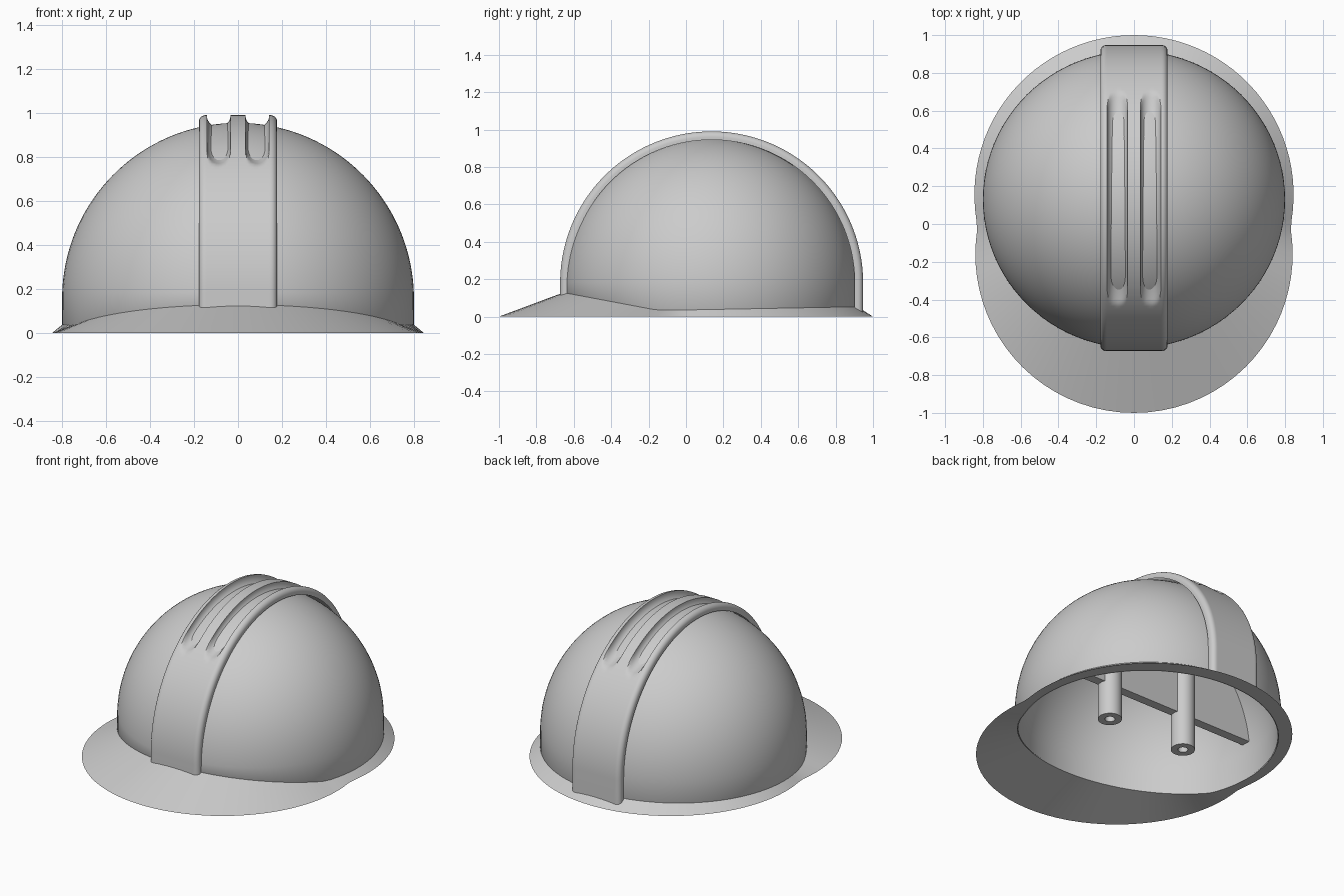
import bpy, bmesh
from math import sin, cos, pi, sqrt, radians, degrees
from mathutils import Vector

cube = bpy.data.objects.get("Cube")
if cube:
    bpy.data.objects.remove(cube, do_unlink=True)

grey = bpy.data.materials.new("shell grey")
grey.use_nodes = True
colour = (0.6, 0.6, 0.6, 1)
grey.diffuse_color = colour
grey.node_tree.nodes["Principled BSDF"].inputs["Base Color"].default_value = colour

CY, CZ = 0.13, 0.155          # dome centre
RX, RY, RZ = 0.80, 0.787, 0.80
SEG = 96


def finish(name, bm, angle=30):
    bmesh.ops.recalc_face_normals(bm, faces=bm.faces)
    mesh = bpy.data.meshes.new(name)
    bm.to_mesh(mesh)
    bm.free()
    mesh.materials.append(grey)
    obj = bpy.data.objects.new(name, mesh)
    bpy.context.collection.objects.link(obj)
    bpy.ops.object.select_all(action='DESELECT')
    obj.select_set(True)
    bpy.context.view_layer.objects.active = obj
    bpy.ops.object.shade_smooth_by_angle(angle=radians(angle))
    return obj


def loft(name, rings, loop=False, caps=True):
    """Join equal closed rings of points into a skin."""
    bm = bmesh.new()
    rows = [[bm.verts.new(p) for p in ring] for ring in rings]
    pairs = list(zip(rows, rows[1:]))
    if loop:
        pairs.append((rows[-1], rows[0]))
    for a, b in pairs:
        for i in range(len(a)):
            j = (i + 1) % len(a)
            bm.faces.new((a[i], a[j], b[j], b[i]))
    if caps and not loop:
        bm.faces.new(rows[0])
        bm.faces.new(rows[-1])
    return finish(name, bm)


def seam_top(y):
    """Height where the brim meets the dome."""
    if y < -0.15:
        return 0.035 + (-0.15 - y) * 0.188
    return 0.035 + (y + 0.15) * 0.0185


def seam_bottom(y):
    return max(0.0, seam_top(y) - 0.035) if y < -0.15 else 0.0


def around(inset, height):
    """Ring on the dome plan; height may be a number or a rule of y."""
    ring = []
    for i in range(SEG):
        a = 2 * pi * i / SEG
        x, y = (RX - inset) * cos(a), CY + (RY - inset) * sin(a)
        ring.append((x, y, height(y) if callable(height) else height))
    return ring


def dome_ring(inset, tilt):
    """Ring on the round part, tilt measured from the crown."""
    s = sin(tilt)
    return [(x * s, CY + (y - CY) * s, CZ + (RZ - inset) * cos(tilt))
            for x, y, _ in around(inset, 0)]


# Dome: outer skin down to the brim, then the inner skin back up
tilts = [radians(0.5 + 2.5 * k) for k in range(36)]
outer = [dome_ring(0, t) for t in tilts]
inner = [dome_ring(0.02, t) for t in reversed(tilts)]
loft("dome", outer + [around(0, seam_top), around(0.02, seam_bottom)] + inner)


# Brim: front visor circle and rear rim circle share one outline
def outline():
    ring = []
    for i in range(SEG):
        a = 2 * pi * i / SEG
        d = Vector((cos(a), sin(a)))
        reach = 0
        for cy, r in ((-0.16, 0.84), (0.155, 0.845)):
            off = Vector((0, cy - CY))
            k = d.dot(off)
            reach = max(reach, k + sqrt(k * k + r * r - off.length_squared))
        ring.append((reach * d.x, CY + reach * d.y, 0))
    return ring


loft("brim", [outline(), around(0.004, seam_top), around(0.016, seam_bottom)], loop=True)

# Crown ridge: rounded band over the dome with two tapering grooves
HALF, ROUND, GROOVE, GX = 0.178, 0.03, 0.054, 0.088
R, RIDGE_Z = 0.81, 0.18

left = [(-HALF, -0.045)]
for k in range(7):
    a = pi / 2 * k / 6
    left.append((-HALF + ROUND * (1 - cos(a)), ROUND * (sin(a) - 1)))
for k in range(17):
    left.append((-GX - GROOVE * cos(pi * k / 16), 0))
section = left + [(-x, h) for x, h in reversed(left)]

path = [(-R, 0.10 - RIDGE_Z, -1, 0)]
for k in range(121):
    a = pi * k / 120
    path.append((-R * cos(a), R * sin(a), -cos(a), sin(a)))
path.append((R, 0.02 - RIDGE_Z, 1, 0))


def groove_depth(x, ny, nz):
    angle = degrees(Vector((ny, nz)).angle(Vector((0, 1))))
    lift = GROOVE * (max(0, angle - 31) / 13) ** 2
    dx = abs(x) - GX
    return max(0, sqrt(max(0, GROOVE ** 2 - dx * dx)) - lift)


bm = bmesh.new()
rows = []
for y, z, ny, nz in path:
    row = []
    for x, h in section:
        h -= groove_depth(x, ny, nz)
        row.append(bm.verts.new((x, CY + 0.007 + y + ny * h, RIDGE_Z + z + nz * h)))
    rows.append(row)
for a, b in zip(rows, rows[1:]):
    for i in range(len(a) - 1):
        bm.faces.new((a[i], a[i + 1], b[i + 1], b[i]))
finish("crown_ridge", bm, 35)

# Inner web: upright half disc across the inside
PEG_Y = 0.115
bm = bmesh.new()
arc = []
for k in range(49):
    a = radians(6.2) + (pi - radians(12.4)) * k / 48
    arc.append(bm.verts.new((0.787 * cos(a), PEG_Y - 0.03, CZ + 0.787 * sin(a))))
face = bm.faces.new(arc)
new = bmesh.ops.extrude_face_region(bm, geom=[face])["geom"]
bmesh.ops.translate(bm, vec=(0, 0.06, 0),
                    verts=[v for v in new if isinstance(v, bmesh.types.BMVert)])
finish("inner_web", bm)

# Hollow pegs hanging from the crown
for side, px in (("left", 0.284), ("right", -0.284)):
    rings = []
    for r, z in ((0.072, 0.85), (0.072, 0.014), (0.03, 0.014), (0.03, 0.3)):
        rings.append([(px + r * cos(2 * pi * i / 32), PEG_Y + r * sin(2 * pi * i / 32), z)
                      for i in range(32)])
    loft(side + "_peg", rings)
